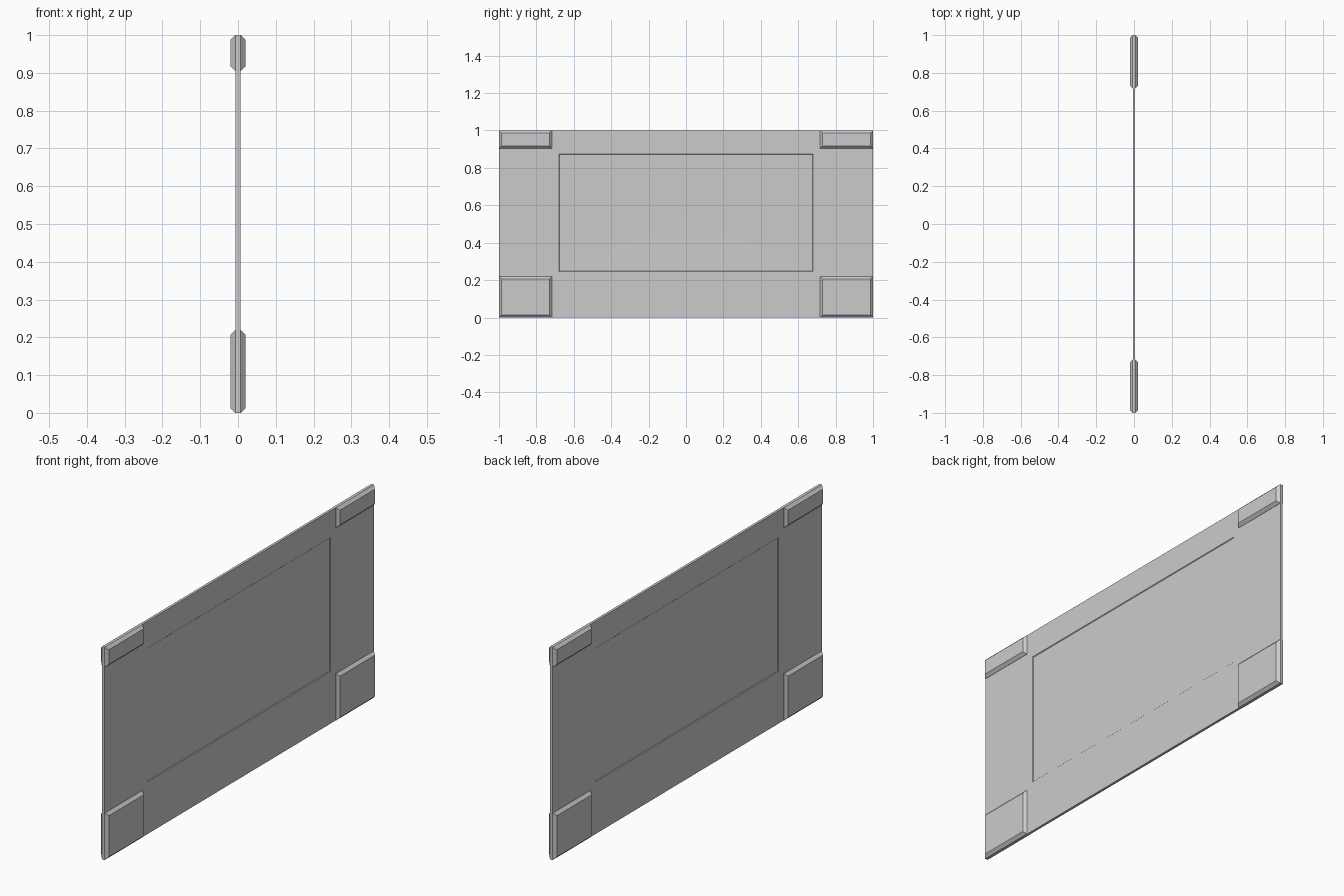
import bpy, bmesh

if "Cube" in bpy.data.objects:
    bpy.data.objects.remove(bpy.data.objects["Cube"])


def make_object(name, rings, tip=None):
    """Loft rectangular rings (x, y0, y1, z0, z1); close with caps or a tip at each end."""
    bm = bmesh.new()
    loops = []
    for x, y0, y1, z0, z1 in rings:
        loops.append([bm.verts.new((x, y, z))
                      for y, z in ((y0, z0), (y1, z0), (y1, z1), (y0, z1))])
    for a, b in zip(loops, loops[1:]):
        for i in range(4):
            j = (i + 1) % 4
            bm.faces.new((a[i], a[j], b[j], b[i]))
    for loop, side in ((loops[0], -1), (loops[-1], 1)):
        if tip is None:
            bm.faces.new(loop)
        else:
            v = bm.verts.new((side * tip[0], tip[1], tip[2]))
            for i in range(4):
                bm.faces.new((loop[i], loop[(i + 1) % 4], v))
    bmesh.ops.recalc_face_normals(bm, faces=bm.faces)
    mesh = bpy.data.meshes.new(name)
    bm.to_mesh(mesh)
    bm.free()
    obj = bpy.data.objects.new(name, mesh)
    bpy.context.collection.objects.link(obj)
    return obj


# Thin panel with a shallow cross-creased recess on both sides
half = [(0.006, -1, 1, 0, 1),
        (0.006, -0.68, 0.68, 0.245, 0.875),
        (0.003, -0.677, 0.677, 0.248, 0.872),
        (0.0025, -0.405, 0.405, 0.37, 0.75)]
back = [(-r[0],) + r[1:] for r in reversed(half)]
make_object("panel", back + half, tip=(0.002, 0, 0.56))


# Chamfered corner blocks wrapping the panel
def corner_block(name, y0, y1, z0, z1, c=0.013):
    outer = (y0, y1, z0, z1)
    inner = (y0 + c, y1 - c, z0 + c, z1 - c)
    make_object(name, [(-0.02, *inner), (-0.007, *outer),
                       (0.007, *outer), (0.02, *inner)])


for label, y0, y1 in (("front", -1, -0.717), ("back", 0.717, 1)):
    corner_block("lower_block_" + label, y0, y1, 0, 0.22)
    corner_block("upper_block_" + label, y0, y1, 0.905, 1)
